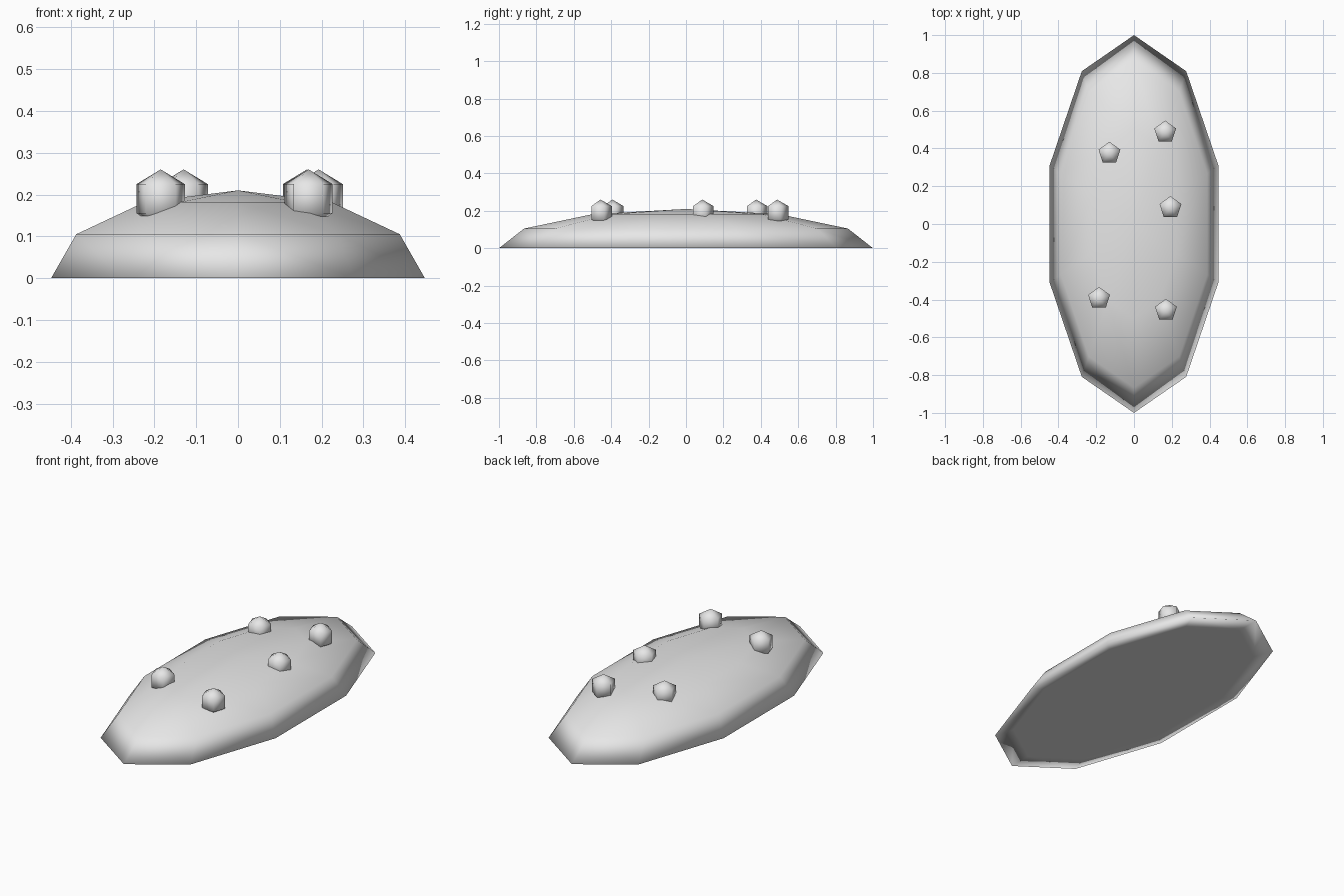
import bpy
import bmesh
from mathutils import Matrix

default_cube = bpy.data.objects.get("Cube")
if default_cube:
    bpy.data.objects.remove(default_cube, do_unlink=True)

# Single light grey colour
grey = bpy.data.materials.new("light_grey")
grey.use_nodes = True
colour = (0.8, 0.8, 0.8, 1.0)
grey.diffuse_color = colour
for node in grey.node_tree.nodes:
    if node.type == "BSDF_PRINCIPLED":
        node.inputs["Base Color"].default_value = colour


def ball(name, segments, rings, scale, location, flat_base=False):
    """Low-poly smooth-shaded ball, optionally flattened below its centre."""
    bm = bmesh.new()
    bmesh.ops.create_uvsphere(bm, u_segments=segments, v_segments=rings,
                              radius=1, matrix=Matrix.Diagonal((*scale, 1)))
    if flat_base:
        for v in bm.verts:
            v.co.z = max(v.co.z, 0)
    for f in bm.faces:
        f.smooth = True
    mesh = bpy.data.meshes.new(name)
    bm.to_mesh(mesh)
    bm.free()
    mesh.materials.append(grey)
    obj = bpy.data.objects.new(name, mesh)
    obj.location = location
    bpy.context.collection.objects.link(obj)
    return obj


# Long domed body with a flat underside
ball("domed_body", 10, 6, (0.47, 1.0, 0.21), (0, 0, 0), flat_base=True)

# Five small knobs set into the top
knob_spots = [(-0.13, 0.375), (0.165, 0.487), (0.193, 0.087),
              (-0.185, -0.394), (0.169, -0.457)]
for i, (x, y) in enumerate(knob_spots, 1):
    ball(f"knob_{i}", 5, 3, (0.07, 0.07, 0.07), (x, y, 0.19))
